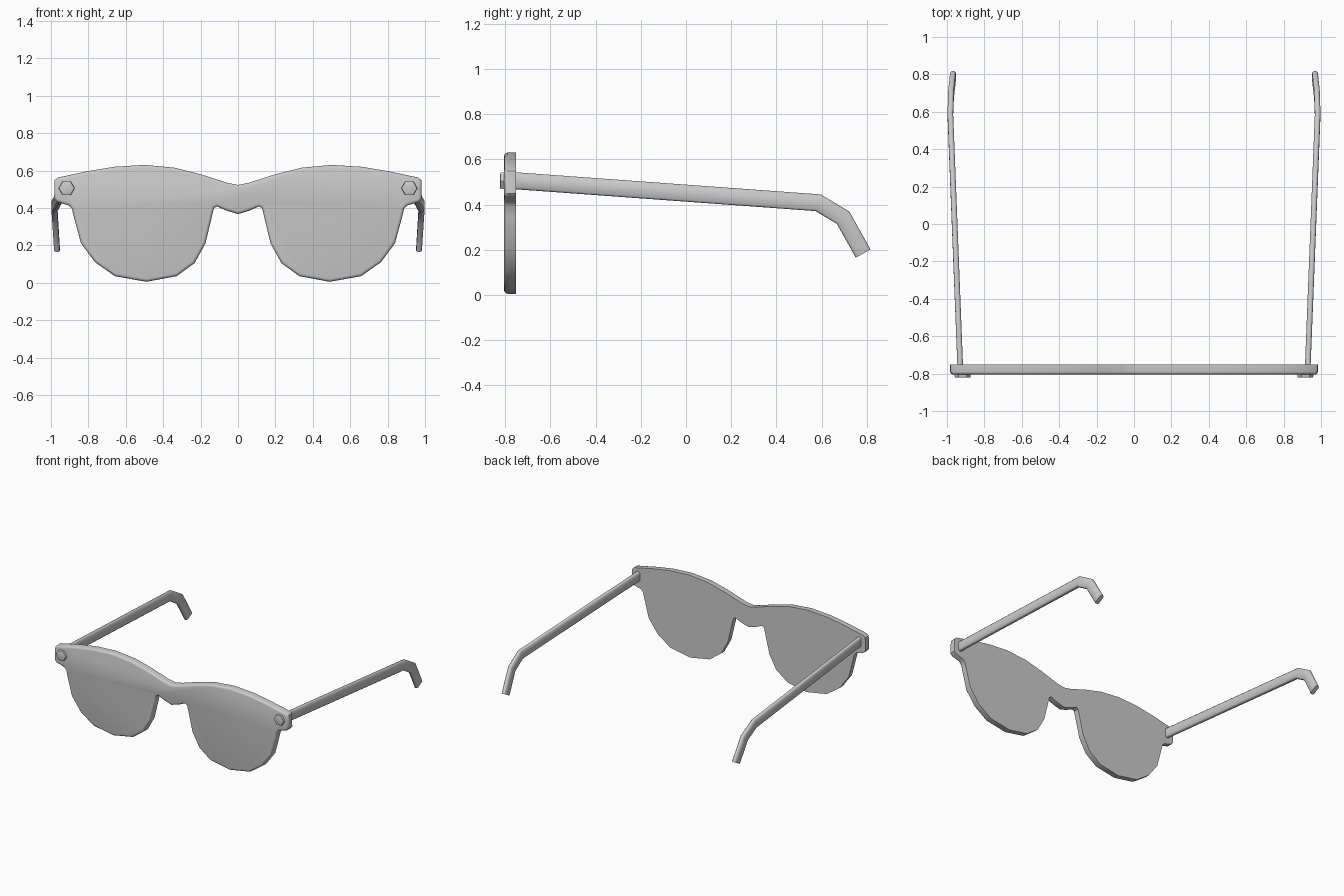
import bpy, bmesh, math
from mathutils import Vector

old = bpy.data.objects.get("Cube")
if old:
    bpy.data.objects.remove(old, do_unlink=True)

grey = bpy.data.materials.new("plain grey")
grey.use_nodes = True
colour = (0.6, 0.6, 0.6, 1)
grey.diffuse_color = colour
grey.node_tree.nodes["Principled BSDF"].inputs["Base Color"].default_value = colour


def finish(bm, name, angle=40):
    """Turn a bmesh into a smooth-shaded grey object."""
    bmesh.ops.recalc_face_normals(bm, faces=bm.faces)
    mesh = bpy.data.meshes.new(name)
    bm.to_mesh(mesh)
    bm.free()
    mesh.materials.append(grey)
    obj = bpy.data.objects.new(name, mesh)
    bpy.context.collection.objects.link(obj)
    bpy.ops.object.select_all(action='DESELECT')
    obj.select_set(True)
    bpy.context.view_layer.objects.active = obj
    bpy.ops.object.shade_smooth_by_angle(angle=math.radians(angle))
    return obj


def slab(name, outline, front, back, bevel, segments):
    """Extrude an x-z outline in y and round its front rim."""
    bm = bmesh.new()
    face = bm.faces.new([bm.verts.new((x, front, z)) for x, z in outline])
    out = bmesh.ops.extrude_face_region(bm, geom=[face], use_keep_orig=True)
    moved = [g for g in out["geom"] if isinstance(g, bmesh.types.BMVert)]
    bmesh.ops.translate(bm, verts=moved, vec=(0, back - front, 0))
    rim = [e for e in bm.edges if all(abs(v.co.y - front) < 1e-5 for v in e.verts)]
    bmesh.ops.recalc_face_normals(bm, faces=bm.faces)
    bmesh.ops.bevel(bm, geom=rim, offset=bevel, segments=segments,
                    profile=0.5, affect='EDGES', clamp_overlap=True)
    return finish(bm, name)


# One-piece front: brow line, hinge lug, lens curve and bridge
half = [(0, .523), (.06, .535), (.2, .58), (.34, .615), (.5, .63), (.66, .62),
        (.8, .597), (.965, .562), (.98, .548), (.983, .45), (.968, .432),
        (.905, .413), (.888, .395), (.877, .35), (.84, .212), (.765, .11),
        (.658, .035), (.49, .005), (.328, .035), (.232, .105), (.174, .21),
        (.138, .36), (.128, .4), (.112, .408), (.06, .385), (0, .367)]
outline = half + [(-x, z) for x, z in half[-2:0:-1]]
slab("front_frame", outline, -.805, -.752, .016, 3)

# Arm centre line and chamfered cross-section (across, up)
path = [Vector(p) for p in ((.929, -.765, .506), (.982, .585, .408),
                            (.978, .695, .342), (.968, .784, .183))]
w, h, c = .015, .0375, .008
section = [(w, h - c), (w - c, h), (c - w, h), (-w, h - c),
           (-w, c - h), (c - w, -h), (w - c, -h), (w, c - h)]


def arm(name, side):
    bm = bmesh.new()
    rings = []
    for i, p in enumerate(path):
        a = (p - path[i - 1]).normalized() if i else None
        b = (path[i + 1] - p).normalized() if i + 1 < len(path) else None
        tangent = ((a or b) + (b or a)).normalized()
        stretch = 1 / max(.5, tangent.dot(a or b))
        up = Vector((0, -tangent.z, tangent.y)).normalized() * stretch
        ring = []
        for x, z in section:
            q = p + Vector((x, 0, 0)) + up * z
            ring.append(bm.verts.new((side * q.x, q.y, q.z)))
        rings.append(ring)
    for r, s in zip(rings, rings[1:]):
        for k in range(len(r)):
            n = (k + 1) % len(r)
            bm.faces.new((r[k], r[n], s[n], s[k]))
    bm.faces.new(rings[0])
    bm.faces.new(rings[-1])
    finish(bm, name, 50)


for name, side in (("left", 1), ("right", -1)):
    arm(name + "_arm", side)
    # Hexagonal rivet on the hinge lug
    hexagon = [(side * .916 + .043 * math.cos(k * math.pi / 3),
                .505 + .043 * math.sin(k * math.pi / 3)) for k in range(6)]
    slab(name + "_rivet", hexagon, -.822, -.8, .007, 2)
